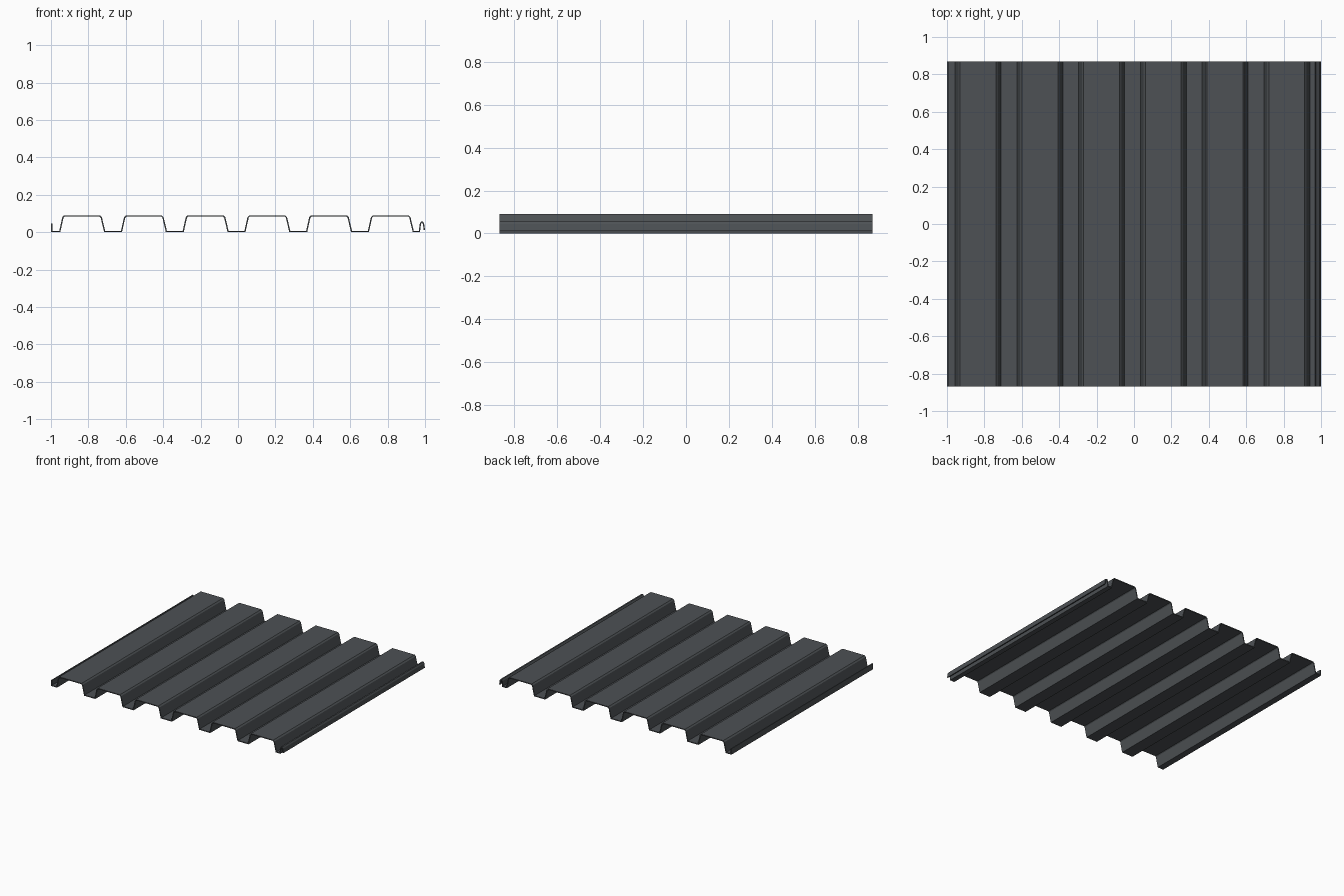
import bpy, bmesh
from mathutils import Vector

if "Cube" in bpy.data.objects:
    bpy.data.objects.remove(bpy.data.objects["Cube"])

HALF_LEN = 0.87
THICK = 0.007
LOW, HIGH = 0.0037, 0.087

# Dark grey painted metal
metal = bpy.data.materials.new("dark grey metal")
metal.diffuse_color = (0.075, 0.083, 0.09, 1)
metal.use_nodes = True
metal.node_tree.nodes["Principled BSDF"].inputs["Base Color"].default_value = metal.diffuse_color

# Centre line of the sheet: left lip, six trapezoid ribs, right seam hook
path = [(-0.9965, 0.046), (-0.9965, LOW)]
rib = [(-0.953, LOW), (-0.936, 0.079), (-0.928, HIGH),
       (-0.739, HIGH), (-0.731, 0.079), (-0.713, LOW)]
for i in range(6):
    path += [(x + 0.33 * i, z) for x, z in rib]
path += [(0.97, LOW), (0.975, 0.044), (0.980, 0.053),
         (0.987, 0.053), (0.992, 0.044), (0.9965, 0.012)]
path = [Vector(p) for p in path]


def offset(points, dist):
    """Mitred offset of an open polyline."""
    normals = []
    for a, b in zip(points, points[1:]):
        d = (b - a).normalized()
        normals.append(Vector((-d.y, d.x)))
    result = []
    for i, p in enumerate(points):
        n0 = normals[max(i - 1, 0)]
        n1 = normals[min(i, len(normals) - 1)]
        m = (n0 + n1).normalized()
        result.append(p + m * dist / m.dot(n0))
    return result


# Sweep the thickened profile along y
upper, lower = offset(path, THICK / 2), offset(path, -THICK / 2)
bm = bmesh.new()


def row(points, y):
    return [bm.verts.new((p.x, y, p.y)) for p in points]


uf, ub = row(upper, -HALF_LEN), row(upper, HALF_LEN)
lf, lb = row(lower, -HALF_LEN), row(lower, HALF_LEN)
for a, b in ((uf, ub), (ub, lb), (lb, lf), (lf, uf)):
    for i in range(len(path) - 1):
        bm.faces.new((a[i], a[i + 1], b[i + 1], b[i]))
for i in (0, -1):
    bm.faces.new((uf[i], ub[i], lb[i], lf[i]))
bmesh.ops.recalc_face_normals(bm, faces=bm.faces)

mesh = bpy.data.meshes.new("ribbed_sheet")
bm.to_mesh(mesh)
bm.free()
mesh.materials.append(metal)
sheet = bpy.data.objects.new("ribbed_sheet", mesh)
bpy.context.collection.objects.link(sheet)
